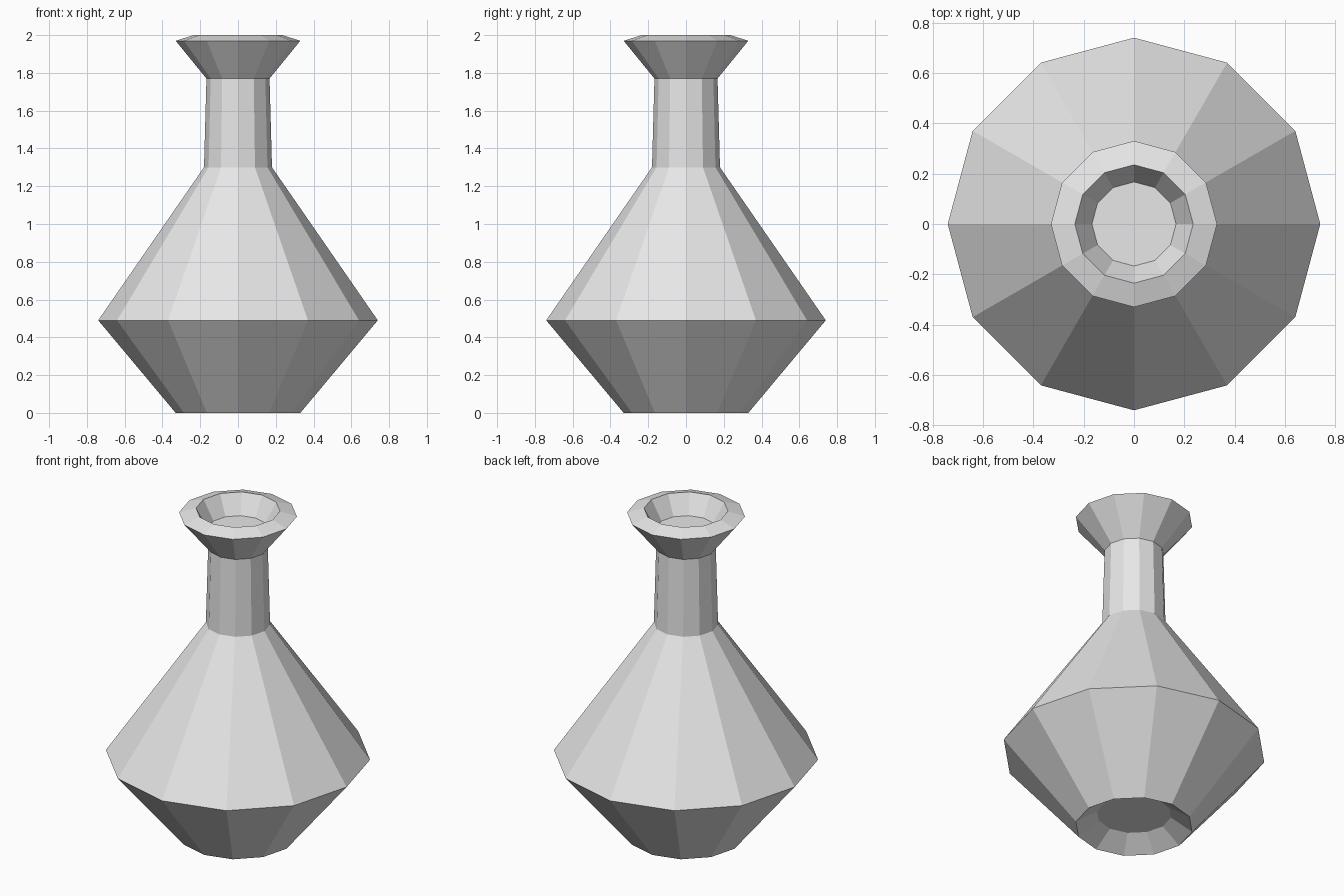
import bpy, bmesh, math

if "Cube" in bpy.data.objects:
    bpy.data.objects.remove(bpy.data.objects["Cube"])

SIDES = 12

# Single plain grey
grey = bpy.data.materials.new("plain_grey")
grey.diffuse_color = (0.8, 0.8, 0.8, 1)
grey.use_nodes = True
grey.node_tree.nodes["Principled BSDF"].inputs["Base Color"].default_value = grey.diffuse_color


def lathe(name, profile, material):
    """Flat-sided solid of revolution, capped at both ends of the profile."""
    bm = bmesh.new()
    rings = []
    for r, z in profile:
        rings.append([bm.verts.new((r * math.cos(math.tau * i / SIDES),
                                    r * math.sin(math.tau * i / SIDES), z))
                      for i in range(SIDES)])
    for low, high in zip(rings, rings[1:]):
        for i in range(SIDES):
            j = (i + 1) % SIDES
            bm.faces.new((low[i], low[j], high[j], high[i]))
    bm.faces.new(rings[0][::-1])
    bm.faces.new(rings[-1])
    bmesh.ops.recalc_face_normals(bm, faces=bm.faces[:])
    mesh = bpy.data.meshes.new(name)
    bm.to_mesh(mesh)
    bm.free()
    mesh.materials.append(material)
    obj = bpy.data.objects.new(name, mesh)
    bpy.context.collection.objects.link(obj)
    return obj


# Flask outline from the recessed underside up to the recessed mouth
lathe("flask", [
    (0.21, 0.08),    # underside recess
    (0.33, 0.00),    # foot
    (0.74, 0.49),    # belly
    (0.18, 1.30),    # shoulder
    (0.167, 1.77),   # neck top
    (0.33, 1.97),    # flared lip
    (0.235, 2.00),   # inner rim
    (0.167, 1.885),  # mouth floor
], grey)
